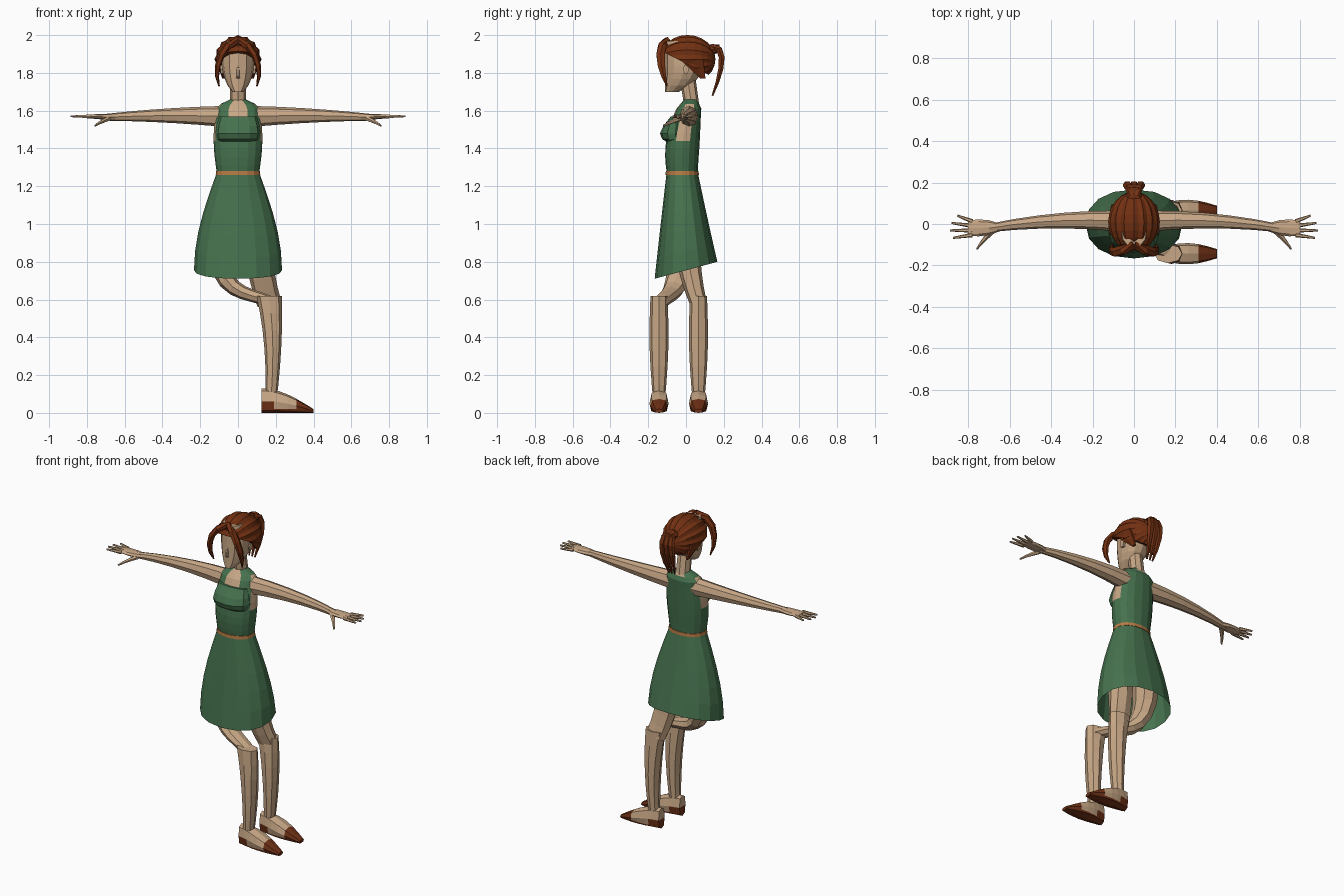
import bpy, bmesh, math
from mathutils import Vector

cube = bpy.data.objects.get("Cube")
if cube:
    bpy.data.objects.remove(cube)

X, Y, Z = Vector((1, 0, 0)), Vector((0, 1, 0)), Vector((0, 0, 1))
SIDES = (("left", 1), ("right", -1))


def material(name, *rgb):
    mat = bpy.data.materials.new(name)
    mat.use_nodes = True
    mat.diffuse_color = (*rgb, 1)
    mat.node_tree.nodes["Principled BSDF"].inputs["Base Color"].default_value = (*rgb, 1)
    return mat


SKIN = material("skin", .58, .39, .24)
GREEN = material("green_cloth", .06, .165, .075)
BELT = material("tan_belt", .48, .2, .06)
HAIR = material("auburn_hair", .17, .03, .006)
SHOE = material("brown_leather", .16, .03, .008)


def bend(*points, flip=1):
    """Smooth path steered by a few points; flip = -1 mirrors it in x."""
    def at(t):
        row = [Vector((x * flip, y, z)) for x, y, z in points]
        while len(row) > 1:
            row = [a.lerp(b, t) for a, b in zip(row, row[1:])]
        return row[0]
    return at


def taper(start, end, bulge=0):
    """Size that changes evenly along a path, with a swelling in the middle."""
    return lambda t: start + (end - start) * t + bulge * math.sin(math.pi * t)


def finish(bm, name, materials, rule=None):
    """Turn a bmesh into an object; rule(centre, normal) picks the second material."""
    bmesh.ops.recalc_face_normals(bm, faces=bm.faces[:])
    if rule:
        for face in bm.faces:
            face.material_index = int(rule(face.calc_center_median(), face.normal))
    mesh = bpy.data.meshes.new(name)
    bm.to_mesh(mesh)
    bm.free()
    for mat in materials:
        mesh.materials.append(mat)
    bpy.context.collection.objects.link(bpy.data.objects.new(name, mesh))


def everything(bm):
    return bm.verts[:] + bm.edges[:] + bm.faces[:]


def loft(name, path, wide, deep, *materials, steps=5, sides=8, hint=Y, tangent=None,
         caps=True, power=.9, tilt=0, rule=None, cuts=()):
    """Sweep a rounded section along a path, sized by wide(t) and deep(t)."""
    bm = bmesh.new()
    loops = []
    for i in range(steps + 1):
        t = i / steps
        along = tangent or (path(t + .01) - path(t - .01)).normalized()
        u = (hint - along * hint.dot(along)).normalized()
        v = along.cross(u)
        loop = []
        for k in range(sides):
            angle = math.tau * k / sides
            c, s = (math.copysign(abs(w) ** power, w)
                    for w in (math.cos(angle), math.sin(angle)))
            p = path(t) + u * c * wide(t) + v * s * deep(t)
            p.z += tilt * p.y * t
            loop.append(bm.verts.new(p))
        loops.append(loop)
    for low, high in zip(loops, loops[1:]):
        for k in range(sides):
            n = (k + 1) % sides
            bm.faces.new((low[k], low[n], high[n], high[k]))
    if caps:
        bm.faces.new(loops[0])
        bm.faces.new(loops[-1])
    for point, normal in cuts:
        bmesh.ops.bisect_plane(bm, geom=everything(bm), plane_co=point, plane_no=normal)
    finish(bm, name, materials, rule)


def upright(name, path, wide, deep, *materials, **options):
    """Loft with level rings, wide in x and deep in y."""
    loft(name, path, wide, deep, *materials, hint=X, tangent=Z, **options)


# Bodice with armholes and neckline, bust, and shoulders with straps
def trunk_skin(c, n):
    armhole = c.z > 1.45 and abs(n.x) > .82
    neckline = c.z > 1.57 and c.y < 0 and abs(c.x) < .05
    return armhole or neckline


def shoulder_skin(c, n):
    behind = c.y > .03 and c.z < 1.63
    return abs(c.x) > .09 or (abs(c.x) < .035 and not behind)


upright("bodice", bend((0, -.02, 1.27), (0, -.03, 1.44), (0, .015, 1.61)),
        taper(.112, .116, .015), taper(.082, .066, .015), GREEN, SKIN,
        steps=8, sides=16, rule=trunk_skin)
upright("bust", bend((0, -.05, 1.43), (0, -.06, 1.46), (0, -.05, 1.57)),
        taper(.1, .1, .02), taper(.045, .03, .045), GREEN, steps=4, sides=12)
upright("shoulders", bend((0, .015, 1.61), (0, .025, 1.66)),
        taper(.116, .04, .015), taper(.066, .034), GREEN, SKIN,
        steps=2, sides=16, rule=shoulder_skin)

# Belt, and a skirt whose hem rises toward the back
upright("belt", bend((0, -.02, 1.26), (0, -.02, 1.28)),
        taper(.118, .116), taper(.088, .087), BELT, steps=1, sides=16)
upright("skirt", bend((0, -.02, 1.27), (0, 0, .755)),
        lambda t: .113 + .12 * math.sin(t * math.pi / 2), taper(.083, .166), GREEN,
        sides=16, caps=False, tilt=.27)


# Head with a flat face plane, neck and nose
def head_wide(t):
    return .085 * math.sqrt(math.sin(math.pi * (.04 + .8 * t)))


def head_deep(t):
    return 1.2 * head_wide(t)


upright("head", lambda t: Vector((0, head_deep(t) - .11, 1.7 + .27 * t)),
        head_wide, head_deep, SKIN, steps=8, sides=12)
upright("neck", bend((0, .03, 1.63), (0, .01, 1.76)),
        taper(.044, .04), taper(.04, .042), SKIN, steps=2)
upright("nose", bend((0, -.1, 1.84), (0, -.12, 1.78), (0, -.105, 1.77)),
        taper(.007, .01), taper(.006, .008, .006), SKIN, steps=3, sides=6)

# Hair cap: grooved strands run from the forehead back to the tail
bm = bmesh.new()
bmesh.ops.create_uvsphere(bm, u_segments=32, v_segments=12, radius=1)
for vert in bm.verts:
    x, z, y = vert.co
    groove = round(math.atan2(z, x) / math.tau * 32) % 2
    swell = .95 if groove else 1.02
    vert.co = (x * .122 * swell, .008 + y * .148, 1.872 + z * .126 * swell)
bmesh.ops.bisect_plane(bm, geom=everything(bm), plane_co=(0, 0, 1.85),
                       plane_no=(0, -.5, -1), clear_outer=True)
bmesh.ops.holes_fill(bm, edges=[e for e in bm.edges if e.is_boundary])
finish(bm, "hair_cap", [HAIR])

# Ponytail: a tie and three hanging strands
loft("hair_tie", bend((0, .12, 1.92), (0, .18, 1.93)),
     taper(.04, .03), taper(.03, .02), HAIR, steps=2, hint=X)
for label, side in (*SIDES, ("middle", 0)):
    loft(f"{label}_tail_strand",
         bend((.01, .14, 1.94), (.04, .22, 1.94), (.04, .19, 1.8), (.02, .14, 1.68), flip=side),
         taper(.018, .005, .01), taper(.016, .005, .006), HAIR, sides=6, hint=X)

# Arms, hands, ears and loose hair on both sides
for label, side in SIDES:
    loft(f"{label}_arm", bend((.08, .015, 1.57), (.4, .03, 1.58), (.7, -.02, 1.565), flip=side),
         taper(.05, .02), taper(.055, .018), SKIN)
    loft(f"{label}_palm", bend((.65, -.016, 1.566), (.8, -.02, 1.57), flip=side),
         taper(.02, .036, .012), taper(.018, .01), SKIN, steps=3)
    for i, finger in enumerate(("index", "middle", "ring", "little")):
        fan = i - 1.5
        reach = .885 - .01 * fan * fan - .007 * fan
        loft(f"{label}_{finger}_finger",
             bend((.78, .022 * fan - .02, 1.57), (reach, .036 * fan - .013, 1.57), flip=side),
             taper(.011, .005), taper(.011, .005), SKIN, steps=2, sides=6)
    loft(f"{label}_thumb", bend((.68, -.03, 1.56), (.73, -.08, 1.54), (.757, -.12, 1.52), flip=side),
         taper(.016, .005), taper(.014, .005), SKIN, steps=3, sides=6)
    loft(f"{label}_ear", bend((.07, 0, 1.82), (.092, 0, 1.82), flip=side),
         taper(.014, .016), taper(.024, .026), SKIN, steps=1, sides=6)
    loft(f"{label}_front_lock",
         bend((0, -.1, 1.97), (.1, -.16, 1.95), (.13, -.13, 1.8), (.1, -.1, 1.73), flip=side),
         taper(.02, .004, .005), taper(.02, .004, .012), HAIR, sides=6, hint=X)
    upright(f"{label}_side_hair", bend((.1, .03, 1.87), (.075, .09, 1.77), flip=side),
            taper(.02, .008), taper(.07, .015), HAIR, steps=2, sides=6)


# Shins and shoes: the feet of both legs point to the left
def instep(t):
    return .01 + .055 * math.cos(t * math.pi / 2)


def shoe_leather(c, n):
    sole = c.z < .02
    toe = c.x > .31
    heel = c.x < .19 and c.z < .06
    return sole or toe or heel


TRIM = [(Z * .02, Z), (Z * .06, Z), (X * .31, X), (X * .19, X)]
for label, y in (("left", .066), ("right", -.143)):
    upright(f"{label}_shin", bend((.165, y, .62), (.2, y, .35), (.172, y, .05)),
            taper(.067, .03, -.004), taper(.045, .03, .012), SKIN, steps=6)
    loft(f"{label}_foot", lambda t: Vector((.125 + .275 * t, y, instep(t))),
         taper(.03, .022, .025), instep, SKIN, SHOE, steps=6, tangent=X, power=.65,
         rule=shoe_leather, cuts=TRIM)

# Thighs: the left drops straight, the right sweeps across to its knee
loft("left_thigh", bend((.1, 0, .95), (.11, .01, .75), (.165, .066, .58)),
     taper(.075, .065), taper(.075, .045), SKIN, hint=X)
loft("right_thigh", bend((-.09, 0, .95), (-.13, -.05, .6), (.05, -.07, .65), (.19, -.14, .58)),
     taper(.075, .04), taper(.075, .03, -.012), SKIN, steps=8)
